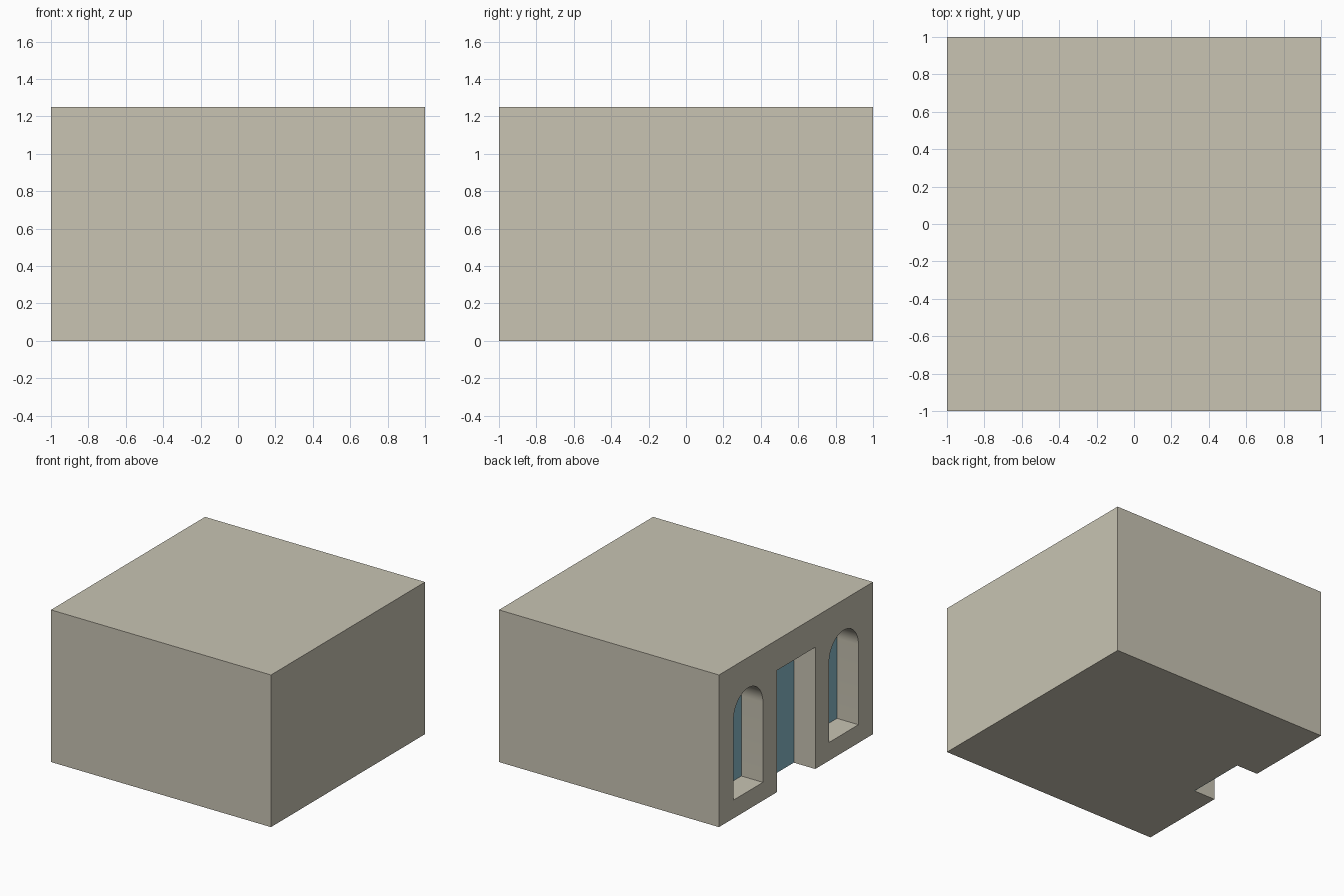
import bpy
import math

WALL_X = -1.0      # plane of the wall holding the openings
HEIGHT = 1.25
RECESS = 0.2       # depth of the openings
PANE = 0.005       # pane thickness
ARCH_STEPS = 24

old = bpy.data.objects.get("Cube")
if old:
    bpy.data.objects.remove(old, do_unlink=True)


def make_material(name, rgb):
    mat = bpy.data.materials.new(name)
    mat.use_nodes = True
    mat.diffuse_color = (*rgb, 1)
    mat.node_tree.nodes["Principled BSDF"].inputs["Base Color"].default_value = (*rgb, 1)
    return mat


stone = make_material("warm stone", (0.58, 0.55, 0.45))
glass = make_material("pale blue glass", (0.24, 0.48, 0.57))


def opening_profile(centre, half, bottom, top, arched):
    """Outline of an opening as (y, z) points, with a round head if arched."""
    points = [(centre - half, bottom), (centre + half, bottom)]
    if arched:
        spring = top - half
        for i in range(ARCH_STEPS + 1):
            a = math.pi * i / ARCH_STEPS
            points.append((centre + half * math.cos(a), spring + half * math.sin(a)))
    else:
        points += [(centre + half, top), (centre - half, top)]
    return points


def extrude_x(name, profile, x0, x1, mat):
    """Solid prism from a (y, z) profile between two x planes."""
    n = len(profile)
    verts = [(x, y, z) for x in (x0, x1) for y, z in profile]
    faces = [tuple(reversed(range(n))), tuple(range(n, 2 * n))]
    faces += [(i, (i + 1) % n, n + (i + 1) % n, n + i) for i in range(n)]
    mesh = bpy.data.meshes.new(name)
    mesh.from_pydata(verts, [], faces)
    mesh.materials.append(mat)
    obj = bpy.data.objects.new(name, mesh)
    bpy.context.collection.objects.link(obj)
    return obj


# Solid building block
block = extrude_x("building_block", [(-1, 0), (1, 0), (1, HEIGHT), (-1, HEIGHT)],
                  WALL_X, -WALL_X, stone)

# Doorway and two arched windows: name, centre, half width, sill, top, arched
openings = [
    ("door", 0, 0.25, 0, 1.0, False),
    ("left_window", 0.62, 0.19, 0.15, 1.0, True),
    ("right_window", -0.62, 0.19, 0.15, 1.0, True),
]
cutters = []
for name, centre, half, bottom, top, arched in openings:
    # The doorway is cut through the underside of the block
    low = bottom if arched else bottom - 0.1
    cutter = extrude_x(name + "_cutter", opening_profile(centre, half, low, top, arched),
                       WALL_X - 0.1, WALL_X + RECESS, stone)
    cutter.hide_render = True
    cutters.append(cutter)
    mod = block.modifiers.new(name, "BOOLEAN")
    mod.operation = "DIFFERENCE"
    mod.solver = "EXACT"
    mod.object = cutter

    # Coloured pane at the back of the recess
    extrude_x(name + "_pane", opening_profile(centre, half, bottom, top, arched),
              WALL_X + RECESS - PANE, WALL_X + RECESS, glass)

# Apply the cuts and remove the cutters
bpy.context.view_layer.update()
evaluated = block.evaluated_get(bpy.context.evaluated_depsgraph_get())
cut_mesh = bpy.data.meshes.new_from_object(evaluated)
block.modifiers.clear()
block.data = cut_mesh
for cutter in cutters:
    bpy.data.objects.remove(cutter, do_unlink=True)

# Smooth arch heads, crisp corners
bpy.ops.object.select_all(action="DESELECT")
block.select_set(True)
bpy.context.view_layer.objects.active = block
bpy.ops.object.shade_smooth_by_angle(angle=math.radians(30))
